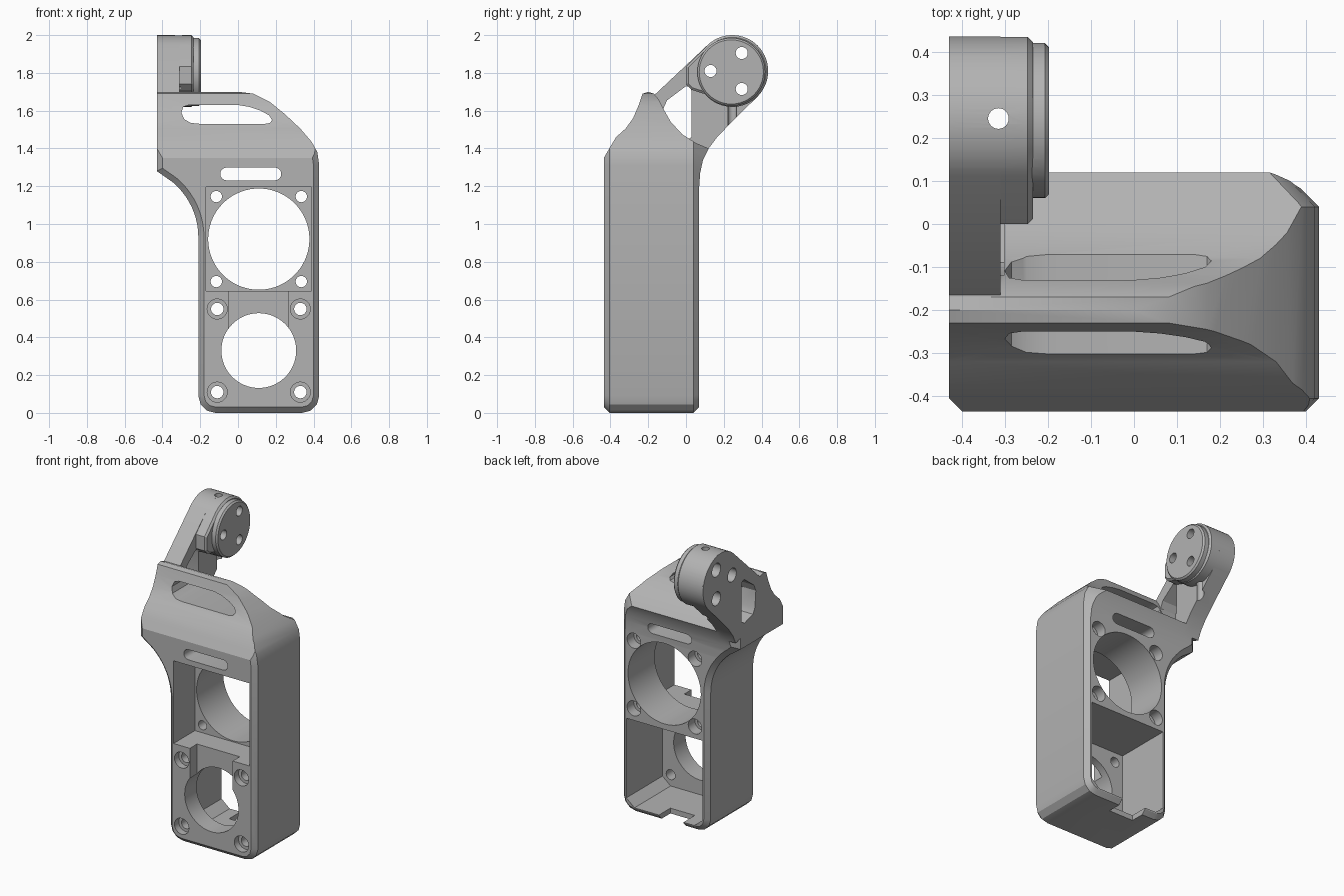
import bpy, bmesh
from math import cos, sin, radians

cube = bpy.data.objects.get("Cube")
if cube:
    bpy.data.objects.remove(cube, do_unlink=True)

grey = bpy.data.materials.new("satin_grey")
grey.use_nodes = True
grey.diffuse_color = (0.45, 0.45, 0.45, 1)
grey.node_tree.nodes["Principled BSDF"].inputs["Base Color"].default_value = grey.diffuse_color


def arc(cu, cv, r, start, end, n):
    step = (end - start) / n
    return [(cu + r * cos(radians(start + i * step)), cv + r * sin(radians(start + i * step)))
            for i in range(n + 1)]


def circle(cu, cv, r, n=48):
    return arc(cu, cv, r, 0, 360, n)[:-1]


def rect(u0, u1, v0, v1):
    return [(u0, v0), (u1, v0), (u1, v1), (u0, v1)]


def prism(name, points, axis, lo, hi, chamfer_lo=0, chamfer_hi=0):
    """Extrude a 2D profile along an axis, with optional chamfered rims."""
    k = "xyz".index(axis)

    def place(p, a):
        co = list(p)
        co.insert(k, a)
        return co
    bm = bmesh.new()
    base = bm.faces.new([bm.verts.new(place(p, lo)) for p in points])
    top = bmesh.ops.extrude_face_region(bm, geom=[base], use_keep_orig=True)
    for v in top["geom"]:
        if isinstance(v, bmesh.types.BMVert):
            v.co[k] = hi
    bmesh.ops.recalc_face_normals(bm, faces=bm.faces)
    for level, size in ((lo, chamfer_lo), (hi, chamfer_hi)):
        if size:
            rim = [e for e in bm.edges if all(abs(v.co[k] - level) < 1e-5 for v in e.verts)]
            bmesh.ops.bevel(bm, geom=rim, offset=size, offset_type='OFFSET',
                            segments=1, profile=0.5, affect='EDGES')
    bmesh.ops.recalc_face_normals(bm, faces=bm.faces)
    mesh = bpy.data.meshes.new(name)
    bm.to_mesh(mesh)
    bm.free()
    mesh.materials.append(grey)
    ob = bpy.data.objects.new(name, mesh)
    bpy.context.scene.collection.objects.link(ob)
    return ob


def combine(target, tool, operation):
    """Apply a boolean and discard the tool."""
    tool.hide_render = True
    mod = target.modifiers.new("cut", 'BOOLEAN')
    mod.operation = operation
    mod.solver = 'EXACT'
    mod.object = tool
    bpy.context.view_layer.update()
    deps = bpy.context.evaluated_depsgraph_get()
    mesh = bpy.data.meshes.new_from_object(target.evaluated_get(deps))
    target.modifiers.clear()
    target.data = mesh
    bpy.data.objects.remove(tool, do_unlink=True)


def cut(target, points, axis, lo, hi):
    combine(target, prism("cutter", points, axis, lo, hi), 'DIFFERENCE')


# Housing: front silhouette intersected with side silhouette
front = arc(0.34, 0.09, 0.09, 270, 360, 3)
front += [(0.43, 1.31), (0.42, 1.38), (0.39, 1.435), (0.33, 1.505), (0.25, 1.58),
          (0.17, 1.645), (0.08, 1.69), (0, 1.70), (-0.43, 1.70), (-0.43, 1.28)]
front += arc(-0.59, 0.93, 0.38, 50, 0, 10)
front += arc(-0.12, 0.09, 0.09, 180, 270, 3)
side = [(-0.405, 0), (0.04, 0), (0.062, 0.01), (0.07, 0.035), (0.07, 1.20),
        (0.075, 1.27), (0.09, 1.34), (0.12, 1.40), (0.05, 1.43), (-0.02, 1.475),
        (-0.08, 1.54), (-0.12, 1.61), (-0.145, 1.66), (-0.17, 1.69), (-0.20, 1.70),
        (-0.23, 1.69), (-0.25, 1.63), (-0.28, 1.56), (-0.32, 1.505), (-0.37, 1.46),
        (-0.40, 1.41), (-0.435, 1.35), (-0.435, 0.03)]
housing = prism("housing", front, "y", -0.435, 0.12, 0.03, 0.08)
combine(housing, prism("side_form", side, "x", -0.6, 0.6), 'INTERSECT')

# Arm, thick round head and raised boss
HY, HZ = 0.245, 1.81
arm = [(-0.19, 1.65), (-0.165, 1.685)] + arc(HY, HZ, 0.19, 135, -45, 28)
arm += [(0.22, 1.517), (0.165, 1.46), (0.12, 1.40), (0.09, 1.34), (-0.1, 1.40)]
combine(housing, prism("arm", arm, "x", -0.43, -0.31), 'UNION')
head = [(0, 1.833)] + arc(HY, HZ, 0.19, 135, -140, 40) + [(0.03, 1.71), (0, 1.74)]
combine(housing, prism("head", head, "x", -0.425, -0.235, 0, 0.012), 'UNION')
boss = circle(HY - 0.005, HZ - 0.005, 0.18)
combine(housing, prism("boss", boss, "x", -0.30, -0.197, 0, 0.01), 'UNION')

# Arm window, head screw holes and vertical pin hole
window = [(-0.11, 1.50), (-0.09, 1.465), (0, 1.44), (0.03, 1.46), (0.03, 1.70),
          (0.022, 1.725), (0, 1.73), (-0.10, 1.655), (-0.12, 1.61)]
cut(housing, window, "x", -0.6, -0.302)
for angle in (60, 180, 300):
    y, z = HY - 0.005 + 0.11 * cos(radians(angle)), HZ + 0.11 * sin(radians(angle))
    cut(housing, circle(y, z, 0.032, 24), "x", -0.6, 0)
    cut(housing, circle(y, z, 0.045, 24), "x", -0.6, -0.30)
cut(housing, circle(-0.315, HY, 0.024, 24), "z", 1.42, 2.2)

# Hood grip opening and straight vent slot
grip = [(-0.30, 1.59), (-0.285, 1.555), (-0.25, 1.535), (-0.20, 1.53), (0.14, 1.53),
        (0.17, 1.535), (0.18, 1.55), (0.165, 1.575), (0.12, 1.60), (0.06, 1.62),
        (0, 1.63), (-0.26, 1.63), (-0.29, 1.62)]
cut(housing, grip, "y", -0.7, 0.03)
vent = arc(0.195, 1.265, 0.034, -90, 90, 8) + arc(-0.06, 1.265, 0.034, 90, 270, 8)
cut(housing, vent, "y", -0.7, 0.7)

# Upper front pocket, lower rear cavity and their round openings
CX, UZ, LZ = 0.11, 0.92, 0.33
cut(housing, rect(-0.17, 0.39, 0.645, 1.195), "y", -0.7, -0.21)
cut(housing, circle(CX, UZ, 0.268, 72), "y", -0.4, 0.5)
cavity = [(-0.11, 0.035), (0.33, 0.035), (0.39, 0.085), (0.39, 0.615),
          (-0.17, 0.615), (-0.17, 0.085)]
cut(housing, cavity, "y", -0.31, 0.5)
cut(housing, circle(CX, LZ, 0.198, 64), "y", -0.7, 0)

# Cable channel in the front plate and cable notch in the floor
cut(housing, rect(-0.05, 0.265, LZ, 0.70), "y", -0.7, -0.36)
cut(housing, rect(-0.03, 0.15, -0.05, 0.5), "z", -0.2, 0.06)

# Corner screw holes with counterbores
for sx in (-1, 1):
    for sz in (-1, 1):
        x = CX + sx * 0.225
        cut(housing, circle(x, UZ + sz * 0.225, 0.03, 24), "y", -0.3, 0.5)
        cut(housing, circle(x, UZ + sz * 0.225, 0.05, 24), "y", 0.0, 0.5)
        x = CX + sx * 0.22
        cut(housing, circle(x, LZ + sz * 0.22, 0.033, 24), "y", -0.7, -0.2)
        cut(housing, circle(x, LZ + sz * 0.22, 0.053, 24), "y", -0.7, -0.39)

# Finish: single colour and smooth curved surfaces
housing.data.materials.clear()
housing.data.materials.append(grey)
for poly in housing.data.polygons:
    poly.material_index = 0
bpy.ops.object.select_all(action='DESELECT')
housing.select_set(True)
bpy.context.view_layer.objects.active = housing
bpy.ops.object.shade_smooth_by_angle(angle=radians(25))
